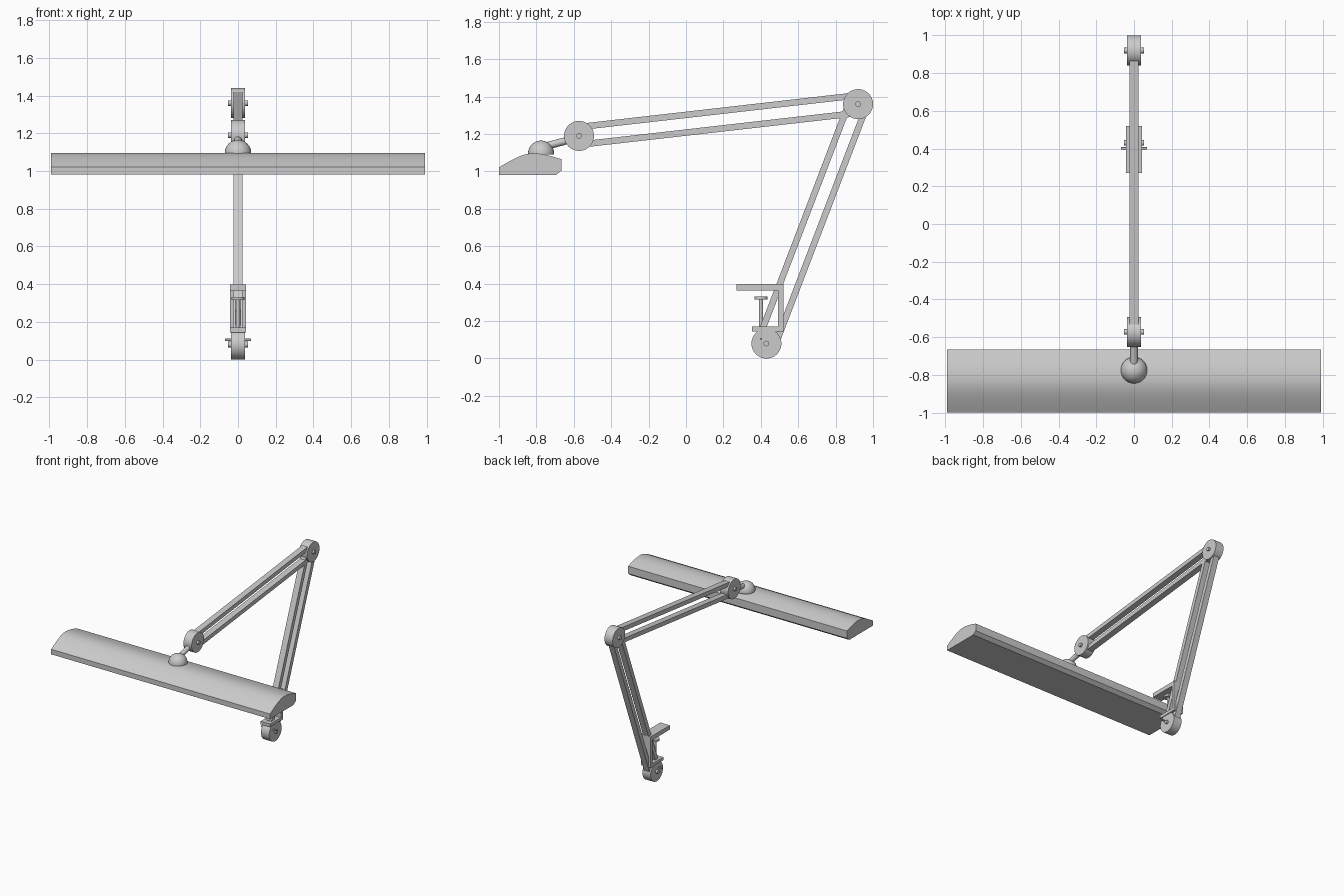
import bpy, bmesh, math
from mathutils import Vector

if "Cube" in bpy.data.objects:
    bpy.data.objects.remove(bpy.data.objects["Cube"])

grey = bpy.data.materials.new("light grey")
grey.diffuse_color = (0.6, 0.6, 0.6, 1)
grey.use_nodes = True
grey.node_tree.nodes["Principled BSDF"].inputs["Base Color"].default_value = grey.diffuse_color


def finish(ob, name, smooth=True):
    ob.name = name
    ob.data.materials.clear()
    ob.data.materials.append(grey)
    if smooth:
        bpy.ops.object.select_all(action='DESELECT')
        ob.select_set(True)
        bpy.context.view_layer.objects.active = ob
        bpy.ops.object.shade_smooth_by_angle(angle=math.radians(35))
    return ob


def prism(name, profile, half):
    """Extrude a (y, z) profile along x from -half to half."""
    bm = bmesh.new()
    face = bm.faces.new([bm.verts.new((-half, y, z)) for y, z in profile])
    ext = bmesh.ops.extrude_face_region(bm, geom=[face])
    bmesh.ops.translate(bm, vec=(2 * half, 0, 0),
                        verts=[v for v in ext['geom'] if isinstance(v, bmesh.types.BMVert)])
    bmesh.ops.recalc_face_normals(bm, faces=bm.faces)
    me = bpy.data.meshes.new(name)
    bm.to_mesh(me)
    bm.free()
    ob = bpy.data.objects.new(name, me)
    bpy.context.collection.objects.link(ob)
    return finish(ob, name)


def rod(name, a, b, r, sides=32):
    a, b = Vector(a), Vector(b)
    d = b - a
    bpy.ops.mesh.primitive_cylinder_add(vertices=sides, radius=r, depth=d.length,
                                        location=(a + b) / 2,
                                        rotation=d.to_track_quat('Z', 'Y').to_euler())
    return finish(bpy.context.object, name)


def arm(name, p, q):
    """Two parallel bars between joints p and q in the yz plane."""
    p, q = Vector(p), Vector(q)
    d = (q - p).normalized()
    n = Vector((-d.y, d.x))
    for i, off in enumerate((-0.047, 0.047)):
        a, b = p + d * 0.04 + n * off, q - d * 0.04 + n * off
        w = n * 0.017
        prism(f"{name}_bar_{i + 1}", [a - w, b - w, b + w, a + w], 0.025)


# Joint discs with their axle bolts
base, elbow, wrist = (0.43, 0.08), (0.92, 1.36), (-0.572, 1.19)
for name, (y, z) in (("base", base), ("elbow", elbow), ("wrist", wrist)):
    rod(name + "_joint", (-0.037, y, z), (0.037, y, z), 0.08, 64)
    rod(name + "_bolt", (-0.052, y, z), (0.052, y, z), 0.015, 24)

# Double-bar arms
arm("lower_arm", base, elbow)
arm("upper_arm", elbow, wrist)

# Table clamp: C bracket, screw, pressure pad and handle
prism("clamp_bracket", [(0.27, 0.398), (0.52, 0.398), (0.52, 0.145), (0.353, 0.145),
                        (0.353, 0.17), (0.493, 0.17), (0.493, 0.363), (0.27, 0.363)], 0.043)
rod("clamp_screw", (0, 0.401, 0.09), (0, 0.401, 0.325), 0.012, 24)
rod("clamp_pad", (0, 0.401, 0.316), (0, 0.401, 0.332), 0.035)
rod("clamp_handle", (-0.068, 0.401, 0.105), (0.068, 0.401, 0.105), 0.006, 16)

# Ball mount and stem
bpy.ops.mesh.primitive_uv_sphere_add(segments=48, ring_count=24, radius=0.07,
                                     location=(0, -0.775, 1.095))
ball = bpy.context.object
bm = bmesh.new()
bm.from_mesh(ball.data)
cut = bmesh.ops.bisect_plane(bm, geom=bm.verts[:] + bm.edges[:] + bm.faces[:],
                             plane_co=(0, 0, -0.004), plane_no=(0, 0, -1), clear_outer=True)
bmesh.ops.holes_fill(bm, edges=[e for e in bm.edges if e.is_boundary])
bm.to_mesh(ball.data)
bm.free()
finish(ball, "head_dome")
rod("head_stem", (0, -0.75, 1.135), (0, -0.60, 1.175), 0.02, 24)

# Wide lamp head with a curved top
top = [(-1, 1.022), (-0.975, 1.037), (-0.95, 1.051), (-0.92, 1.067), (-0.89, 1.081),
       (-0.86, 1.091), (-0.83, 1.096), (-0.79, 1.096), (-0.75, 1.089), (-0.71, 1.079),
       (-0.666, 1.065)]
prism("lamp_head", top + [(-0.666, 1.004), (-0.695, 0.981), (-1, 0.981)], 0.99)
